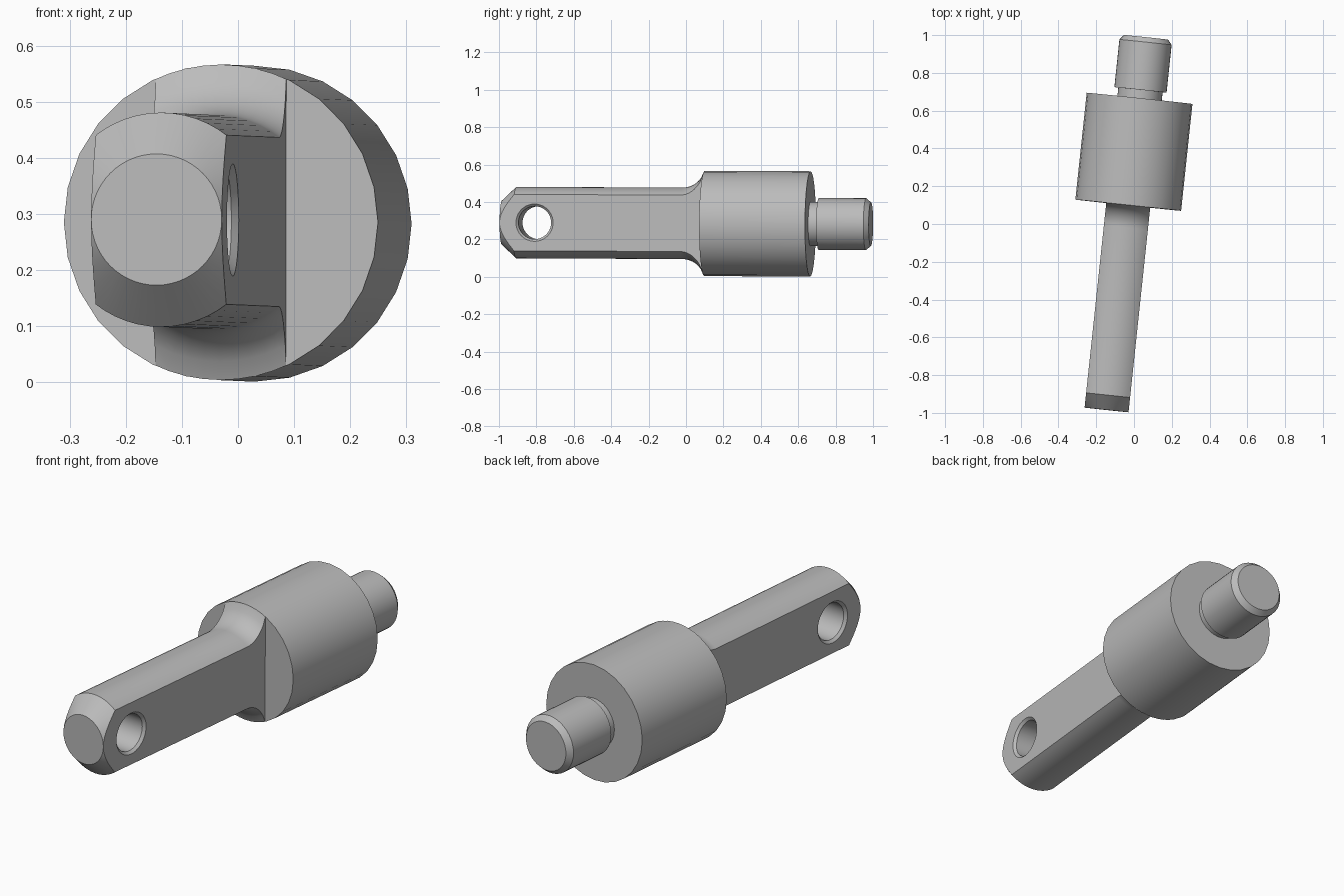
import bpy, bmesh, math
from mathutils import Matrix, Vector

if "Cube" in bpy.data.objects:
    bpy.data.objects.remove(bpy.data.objects["Cube"], do_unlink=True)

steel = bpy.data.materials.new("grey steel")
steel.use_nodes = True
GREY = (0.5, 0.5, 0.5, 1)
steel.diffuse_color = GREY
steel.node_tree.nodes["Principled BSDF"].inputs["Base Color"].default_value = GREY

# The whole pin lies slightly askew: long axis along local y
PLACE = (Matrix.Translation((-0.041, 0, 0.2855))
         @ Matrix.Rotation(math.radians(-6.05), 4, 'Z')
         @ Matrix.Rotation(-0.0045, 4, 'X'))


def add_object(name, bm):
    bmesh.ops.recalc_face_normals(bm, faces=bm.faces)
    mesh = bpy.data.meshes.new(name)
    bm.to_mesh(mesh)
    bm.free()
    mesh.materials.append(steel)
    obj = bpy.data.objects.new(name, mesh)
    bpy.context.collection.objects.link(obj)
    return obj


def lathe(name, profile, sides, axis='Y'):
    """Solid of revolution from (position, radius) pairs."""
    bm = bmesh.new()
    rings = []
    for s, r in profile:
        ring = []
        for i in range(sides):
            a = math.tau * i / sides
            u, v = r * math.cos(a), r * math.sin(a)
            ring.append(bm.verts.new((u, s, v) if axis == 'Y' else (s, u, v)))
        rings.append(ring)
    for a, b in zip(rings, rings[1:]):
        for i in range(sides):
            j = (i + 1) % sides
            bm.faces.new((a[i], a[j], b[j], b[i]))
    bm.faces.new(rings[0])
    bm.faces.new(rings[-1])
    return add_object(name, bm)


def carve(obj, cutter, operation):
    cutter.hide_render = True
    mod = obj.modifiers.new(operation.title(), 'BOOLEAN')
    mod.object, mod.operation, mod.solver = cutter, operation, 'EXACT'
    bpy.context.view_layer.objects.active = obj
    bpy.ops.object.modifier_apply(modifier=mod.name)
    bpy.data.objects.remove(cutter, do_unlink=True)


# Shank: chamfered round bar flaring through a fillet into the collar
ROD, FLAT, FILLET = 0.191, 0.117, 0.125
fillet = []
for k in range(9):
    ds = 0.12 * k / 8
    fillet.append((-0.02 + ds, ROD + FILLET - math.sqrt(FILLET**2 - ds**2)))
shank = lathe("shank", [(-0.99, FLAT), (-0.912, ROD)] + fillet + [(0.13, 0.27)], 56)

# Two side flats
bm = bmesh.new()
bmesh.ops.create_cube(bm, size=1, matrix=Matrix.Diagonal((2 * FLAT, 3, 1, 1)))
carve(shank, add_object("flats_cutter", bm), 'INTERSECT')

# Countersunk cross hole
hole = lathe("hole_cutter", [(-0.137, 0.12), (-0.105, 0.088),
                             (0.105, 0.088), (0.137, 0.12)], 40, 'X')
hole.data.transform(Matrix.Translation(Vector((0, -0.802, 0))))
carve(shank, hole, 'DIFFERENCE')

# Wide collar, undercut neck and chamfered spigot
collar = lathe("collar", [(0.1, 0.2815), (0.669, 0.2815)], 28)
neck = lathe("neck", [(0.65, 0.118), (0.73, 0.118)], 40)
spigot = lathe("spigot", [(0.714, 0.139), (0.968, 0.139), (0.994, 0.117)], 40)

for part in (shank, collar, neck, spigot):
    part.data.transform(PLACE)
    bpy.ops.object.select_all(action='DESELECT')
    part.select_set(True)
    bpy.context.view_layer.objects.active = part
    bpy.ops.object.shade_smooth_by_angle(angle=math.radians(25))
